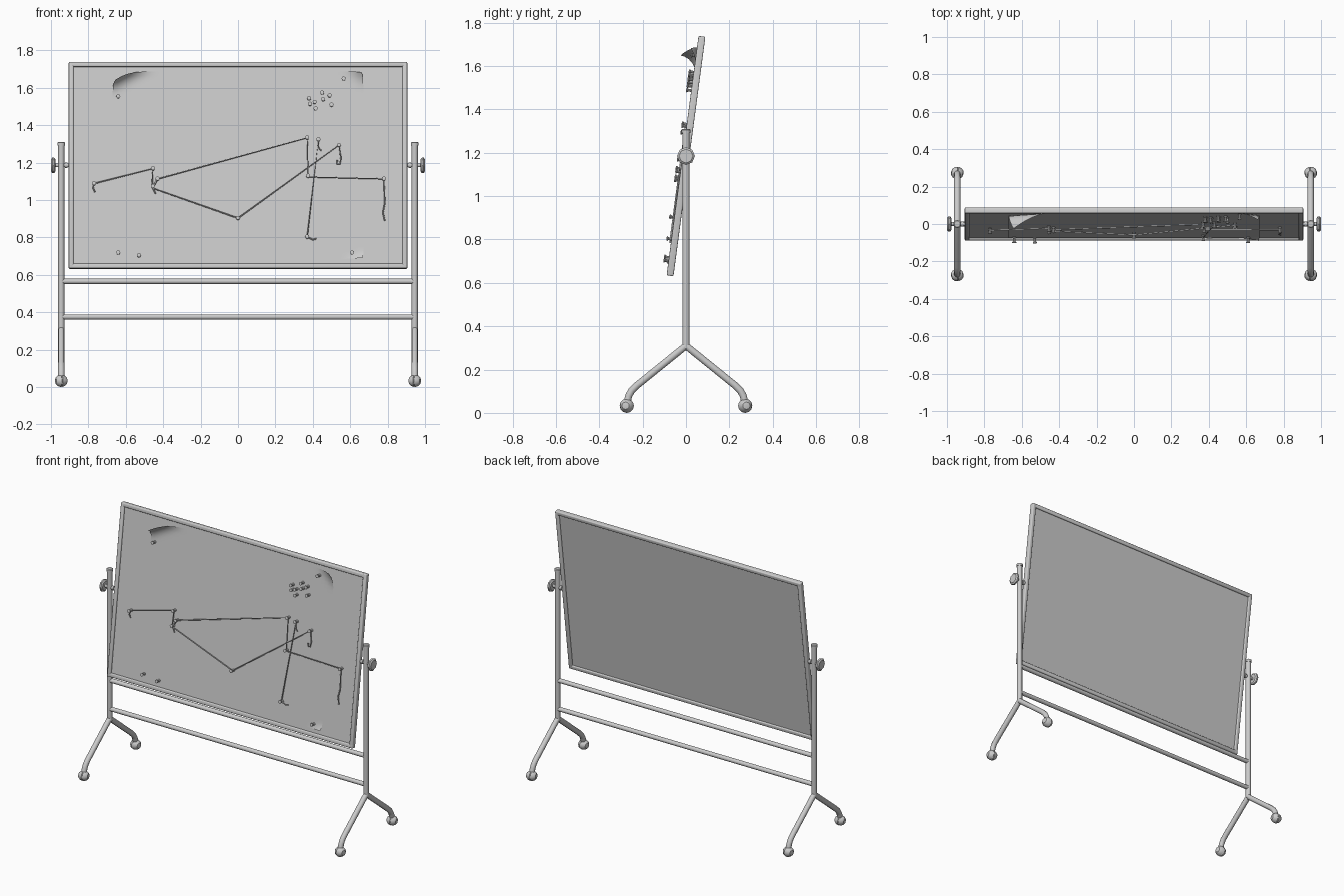
import bpy, bmesh, math
from mathutils import Matrix, Vector

cube = bpy.data.objects.get("Cube")
if cube:
    bpy.data.objects.remove(cube)

grey = bpy.data.materials.new("plain grey")
grey.use_nodes = True
GREY = (0.6, 0.6, 0.6, 1)
grey.diffuse_color = GREY
grey.node_tree.nodes["Principled BSDF"].inputs["Base Color"].default_value = GREY

PIVOT, TILT = 1.185, math.radians(7.6)
BOARD = Matrix.Translation((0, 0, PIVOT)) @ Matrix.Rotation(-TILT, 4, 'X')


def on_board(x, z, lift=0.0):
    """Point on the tilted board, lifted off its front."""
    return BOARD @ Vector((x, -lift, (z - PIVOT) / math.cos(TILT)))


def smooth(obj, angle=35):
    bpy.ops.object.select_all(action='DESELECT')
    obj.select_set(True)
    bpy.context.view_layer.objects.active = obj
    bpy.ops.object.shade_smooth_by_angle(angle=math.radians(angle))


def finish(name, bm, matrix=Matrix(), rounded=True):
    mesh = bpy.data.meshes.new(name)
    bm.to_mesh(mesh)
    bm.free()
    obj = bpy.data.objects.new(name, mesh)
    obj.matrix_world = matrix
    mesh.materials.append(grey)
    bpy.context.collection.objects.link(obj)
    if rounded:
        smooth(obj)
    return obj


def lathe(name, profile, start, axis, steps=16):
    """Turn (radius, height) pairs around an axis."""
    bm = bmesh.new()
    vs = [bm.verts.new((r, 0, h)) for r, h in profile]
    edges = [bm.edges.new(pair) for pair in zip(vs, vs[1:])]
    bmesh.ops.spin(bm, geom=vs + edges, cent=(0, 0, 0), axis=(0, 0, 1),
                   angle=math.tau, steps=steps)
    bmesh.ops.remove_doubles(bm, verts=bm.verts, dist=1e-5)
    bmesh.ops.recalc_face_normals(bm, faces=bm.faces)
    turn = Vector(axis).to_track_quat('Z', 'Y').to_matrix().to_4x4()
    return finish(name, bm, Matrix.Translation(start) @ turn)


def tube(name, points, radius, detail=3):
    """Round tube along a path."""
    curve = bpy.data.curves.new(name, 'CURVE')
    curve.dimensions = '3D'
    curve.bevel_depth, curve.bevel_resolution = radius, detail
    curve.use_fill_caps = True
    spline = curve.splines.new('POLY')
    spline.points.add(len(points) - 1)
    for p, co in zip(spline.points, points):
        p.co = (*co, 1)
    curve.materials.append(grey)
    obj = bpy.data.objects.new(name, curve)
    bpy.context.collection.objects.link(obj)
    bpy.ops.object.select_all(action='DESELECT')
    obj.select_set(True)
    bpy.context.view_layer.objects.active = obj
    bpy.ops.object.convert(target='MESH')
    smooth(bpy.context.object, 50)


def board_box(name, x, v, size, bevel=0.0):
    """Box in the plane of the board."""
    bm = bmesh.new()
    bmesh.ops.create_cube(bm, size=1)
    bmesh.ops.scale(bm, vec=size, verts=bm.verts)
    bmesh.ops.translate(bm, vec=(x, 0, v), verts=bm.verts)
    if bevel:
        bmesh.ops.bevel(bm, geom=bm.edges[:], offset=bevel, segments=3,
                        profile=0.5, affect='EDGES')
    return finish(name, bm, BOARD, bool(bevel))


# Tilting board: thin panel in a rounded frame
HALF_W, HALF_H, RIM, DEEP = 0.905, 0.557, 0.026, 0.032
board_box("board_panel", 0, 0, (2 * HALF_W - RIM, 0.012, 2 * HALF_H - RIM))
for side, word in ((1, "left"), (-1, "right")):
    board_box("frame_" + word, side * (HALF_W - RIM / 2), 0, (RIM, DEEP, 2 * HALF_H), 0.006)
for side, word in ((1, "top"), (-1, "bottom")):
    board_box("frame_" + word, 0, side * (HALF_H - RIM / 2), (2 * HALF_W, DEEP, RIM), 0.006)

# Stand: posts, pivots, knobs, splayed legs and casters
POST_X = 0.945
for s, word in ((1, "left"), (-1, "right")):
    x = s * POST_X
    tube("post_" + word, [(x, 0, 0.3), (x, 0, 1.3)], 0.017)
    lathe("post_cap_" + word, [(0, 0), (0.021, 0), (0.021, 0.014), (0.016, 0.018), (0, 0.018)],
          (x, 0, 1.292), (0, 0, 1))
    tube("pivot_rod_" + word, [(s * 0.895, 0, PIVOT), (s * 0.985, 0, PIVOT)], 0.01)
    lathe("pivot_collar_" + word, [(0, 0), (0.014, 0), (0.014, 0.012), (0, 0.012)],
          (s * 0.912, 0, PIVOT), (s, 0, 0))
    lathe("knob_" + word, [(0, 0), (0.032, 0), (0.041, 0.007), (0.041, 0.017), (0.032, 0.024), (0, 0.024)],
          (s * 0.976, 0, PIVOT), (s, 0, 0), 8)
    for f, end in ((-1, "front"), (1, "back")):
        path = [(0, 0.31), (0.225, 0.128), (0.25, 0.104), (0.264, 0.08), (0.272, 0.045)]
        tube(f"leg_{end}_{word}", [(x, f * y, z) for y, z in path], 0.017)
        wheel = [(0, -0.033), (0.017, -0.03), (0.028, -0.019), (0.033, -0.003), (0.03, 0),
                 (0.033, 0.003), (0.028, 0.019), (0.017, 0.03), (0, 0.033)]
        lathe(f"caster_{end}_{word}", wheel, (x, f * 0.273, 0.033), (1, 0.2 * f * s, 0), 12)
for z, word in ((0.565, "upper"), (0.375, "lower")):
    tube("crossbar_" + word, [(-POST_X, 0, z), (POST_X, 0, z)], 0.0145)

# Paper sheet with peeling corners: (side x, side z, fold width, fold height, curl radius)
bm = bmesh.new()
bmesh.ops.create_grid(bm, x_segments=56, y_segments=44, size=1)
PX, PZ = 0.67, 0.505
corners = [(-1, 1, 0.24, 0.13, 0.062), (1, 1, 0.13, 0.11, 0.09), (1, -1, 0.12, 0.05, 0.06)]
for v in bm.verts:
    x, z, lift = v.co.x * PX, v.co.y * PZ, 0.0075
    for sx, sz, w, h, r in corners:
        scale = 1 / math.hypot(1 / w, 1 / h)
        d = (1 - (PX - sx * x) / w - (PZ - sz * z) / h) * scale
        if d > 0:
            pull = d - r * math.sin(d / r)
            x -= sx * pull * scale / w
            z -= sz * pull * scale / h
            lift += r * (1 - math.cos(d / r))
    v.co = (x, -lift, z)
finish("paper_sheet", bm, BOARD)

# Push pins
string_pins = [(-.77, 1.085), (-.455, 1.165), (-.455, 1.07), (-.43, 1.11), (0, .9), (.37, 1.33),
               (.43, 1.32), (.54, 1.29), (.375, 1.125), (.78, 1.11), (.37, .8)]
paper_pins = [(-.64, 1.55), (.565, 1.645), (-.64, .715), (-.53, .7), (.61, .715)]
spare_pins = [(.38, 1.54), (.385, 1.51), (.41, 1.52), (.415, 1.485), (.45, 1.57),
              (.455, 1.535), (.49, 1.555), (.5, 1.505)]
pin = [(0, 0), (0.009, 0), (0.009, 0.004), (0.006, 0.007), (0.007, 0.022), (0.011, 0.026),
       (0.011, 0.03), (0, 0.032)]
normal = BOARD.to_3x3() @ Vector((0, -1, 0))
for i, (x, z) in enumerate(string_pins + paper_pins + spare_pins):
    lathe(f"push_pin_{i + 1}", pin, on_board(x, z, 0.008), normal, 10)

# Strings between pins, with loose ends
strings = [
    [(-.765, 1.04), (-.775, 1.06), (-.77, 1.085), (-.455, 1.165), (-.46, 1.07), (-.44, 1.03)],
    [(-.455, 1.07), (-.43, 1.11), (.37, 1.33), (.375, 1.12), (.78, 1.11), (.785, .98), (.775, .93), (.785, .885)],
    [(-.43, 1.11), (-.455, 1.06), (0, .9), (.54, 1.29), (.55, 1.22), (.545, 1.19), (.53, 1.19), (.53, 1.21)],
    [(.445, 1.26), (.43, 1.28), (.43, 1.32), (.37, .8), (.4, .785), (.42, .79)],
]
for i, path in enumerate(strings):
    tube(f"string_{i + 1}", [on_board(x, z, 0.02) for x, z in path], 0.004, 1)
